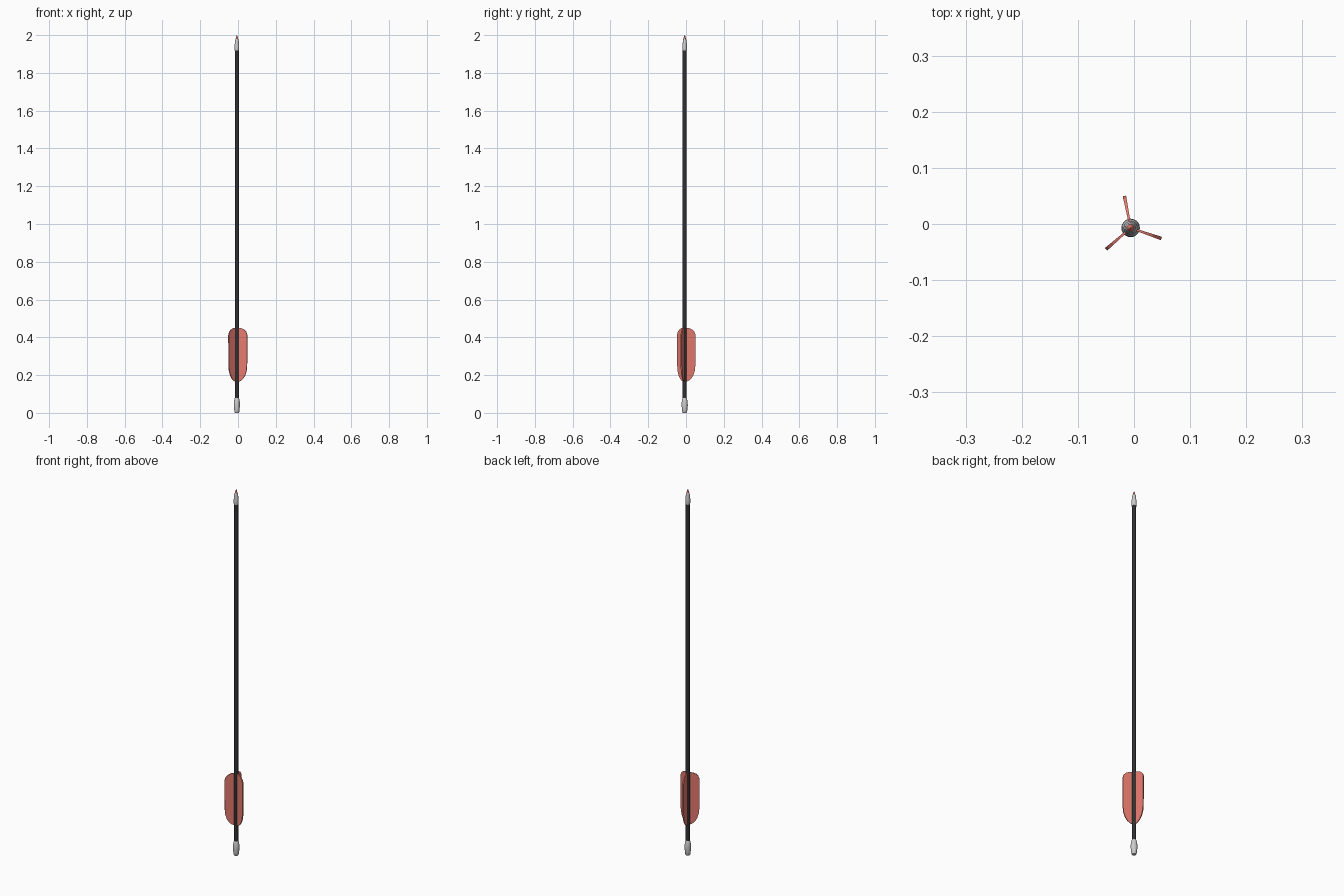
import bpy, bmesh
from math import cos, sin, pi, radians

if "Cube" in bpy.data.objects:
    bpy.data.objects.remove(bpy.data.objects["Cube"])

CX, CY = -0.006, -0.007   # shaft axis
VANE_ANGLES = (101, 221, 341)


def material(name, color):
    m = bpy.data.materials.new(name)
    m.diffuse_color = color
    m.use_nodes = True
    m.node_tree.nodes["Principled BSDF"].inputs["Base Color"].default_value = m.diffuse_color
    return m


def finish(name, bm, mat=None, smooth=None):
    bmesh.ops.recalc_face_normals(bm, faces=bm.faces[:])
    me = bpy.data.meshes.new(name)
    bm.to_mesh(me)
    bm.free()
    ob = bpy.data.objects.new(name, me)
    bpy.context.collection.objects.link(ob)
    ob.location = (CX, CY, 0)
    if mat:
        me.materials.append(mat)
    if smooth:
        bpy.ops.object.select_all(action='DESELECT')
        ob.select_set(True)
        bpy.context.view_layer.objects.active = ob
        bpy.ops.object.shade_smooth_by_angle(angle=radians(smooth))
    return ob


def lathe(name, profile, mat=None, sides=20):
    """Closed turned part from (radius, z) pairs."""
    bm = bmesh.new()
    rings = [[bm.verts.new((r * cos(2 * pi * i / sides), r * sin(2 * pi * i / sides), z))
              for i in range(sides)] for r, z in profile]
    for a, b in zip(rings, rings[1:]):
        for i in range(sides):
            j = (i + 1) % sides
            bm.faces.new((a[i], a[j], b[j], b[i]))
    bm.faces.new(rings[0])
    bm.faces.new(rings[-1])
    return finish(name, bm, mat, 35)


def vane(name, angle, outline, mat):
    """Radial blade, thin at the shaft and thicker at the outer edge."""
    ca, sa = cos(radians(angle)), sin(radians(angle))
    bm = bmesh.new()
    sides = []
    for s in (-1, 1):
        ring = []
        for r, z in outline:
            t = s * (0.0015 + 0.028 * r)
            ring.append(bm.verts.new((r * ca - t * sa, r * sa + t * ca, z)))
        sides.append(ring)
    a, b = sides
    bm.faces.new(a)
    bm.faces.new(b)
    for i in range(len(a)):
        j = (i + 1) % len(a)
        bm.faces.new((a[i], a[j], b[j], b[i]))
    return finish(name, bm, mat)


black = material("black", (0.03, 0.03, 0.035, 1))
red = material("red", (0.80, 0.20, 0.16, 1))

# Shaft
lathe("shaft", [(0.0105, 0.06), (0.0105, 1.93)], black)

# Bulged end cap at the bottom
lathe("nock", [(0.010, 0.0), (0.0125, 0.004), (0.0145, 0.02), (0.0165, 0.04),
               (0.0155, 0.058), (0.013, 0.073), (0.0105, 0.08)])

# Metal collar and small red point at the top
lathe("tip_collar", [(0.0115, 1.918), (0.0125, 1.924), (0.0125, 1.945),
                     (0.0105, 1.958), (0.0095, 1.972), (0.007, 1.980)])
lathe("tip_point", [(0.0075, 1.972), (0.0065, 1.981), (0.0035, 1.993), (0.0005, 2.0)], red)

# Three vanes around the shaft
outline = [(0.006, 0.164), (0.02, 0.169), (0.034, 0.180), (0.046, 0.198), (0.054, 0.222),
           (0.057, 0.25), (0.058, 0.412), (0.053, 0.428), (0.042, 0.440),
           (0.026, 0.448), (0.006, 0.451)]
for n, ang in enumerate(VANE_ANGLES):
    vane(f"vane_{n + 1}", ang, outline, red)
